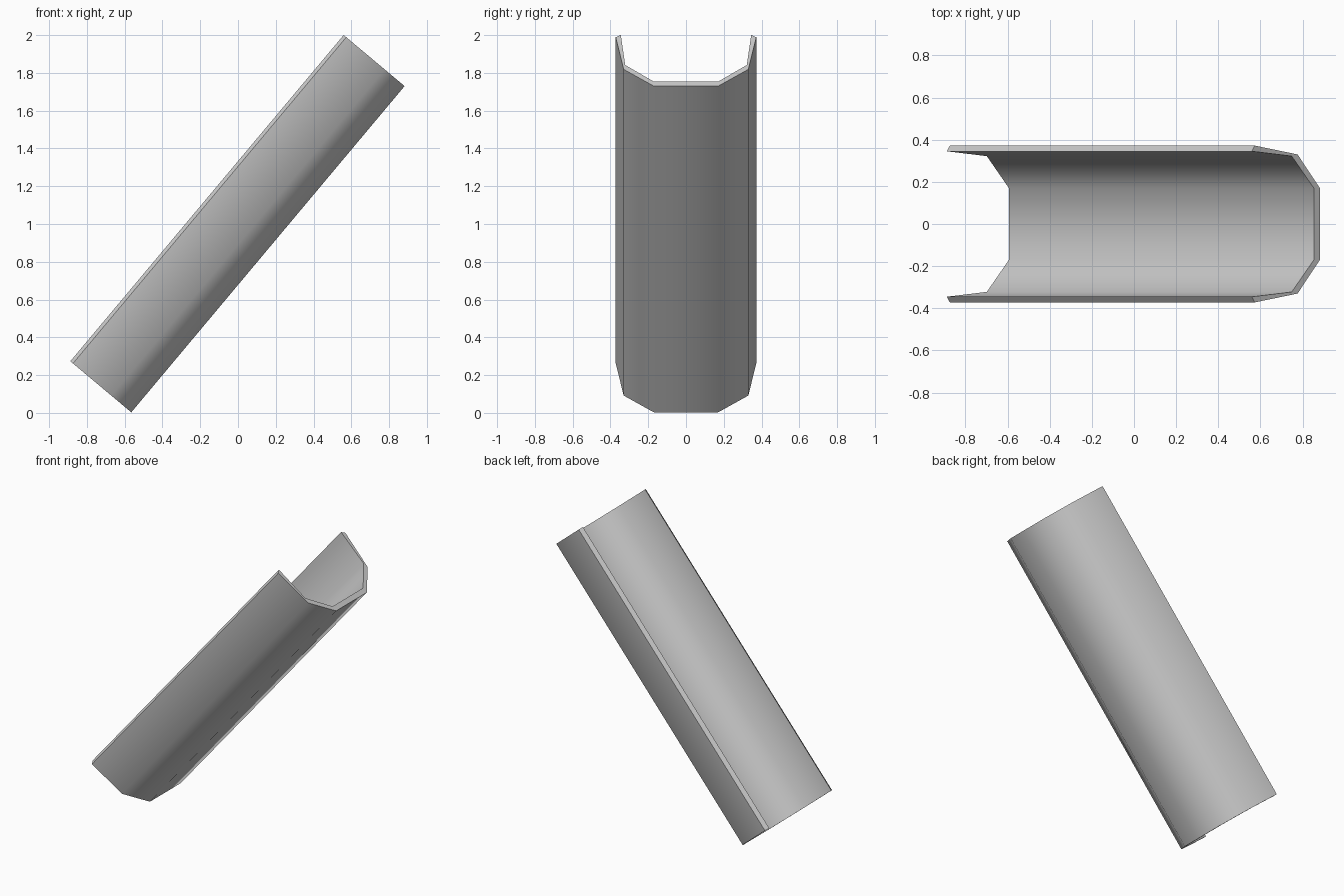
import bpy, bmesh, math
from mathutils import Vector

if "Cube" in bpy.data.objects:
    bpy.data.objects.remove(bpy.data.objects["Cube"])

# Half cross-section of the trough: (sideways, height above its floor)
outer = [(0.17, 0.0), (0.33, 0.138), (0.372, 0.403)]
inner = [(0.17, 0.037), (0.322, 0.174), (0.345, 0.421)]

# The trough's long axis and its up direction
low, high = Vector((-0.565, 0, 0.003)), Vector((0.882, 0, 1.73))
axis = (high - low).normalized()
up = Vector((-axis.z, 0, axis.x))


def strip(half):
    """Mirror a half profile into a full left-to-right strip."""
    return [(-y, h) for y, h in reversed(half)] + half


bm = bmesh.new()


def ring(half, origin):
    return [bm.verts.new(origin + up * h + Vector((0, y, 0))) for y, h in strip(half)]


o0, o1 = ring(outer, low), ring(outer, high)
i0, i1 = ring(inner, low), ring(inner, high)

# Outer skin, inner skin and both end rims
for a, b in ((o0, o1), (i1, i0), (i0, o0), (o1, i1)):
    for k in range(len(a) - 1):
        bm.faces.new((a[k], a[k + 1], b[k + 1], b[k]))

# Long top rims
for k in (0, -1):
    bm.faces.new((o0[k], o1[k], i1[k], i0[k]))

bmesh.ops.recalc_face_normals(bm, faces=bm.faces)
mesh = bpy.data.meshes.new("sloped_trough")
bm.to_mesh(mesh)
bm.free()
trough = bpy.data.objects.new("sloped_trough", mesh)
bpy.context.collection.objects.link(trough)

# Rounded look along the walls, crisp rims
bpy.context.view_layer.objects.active = trough
trough.select_set(True)
bpy.ops.object.shade_smooth_by_angle(angle=math.radians(50))
